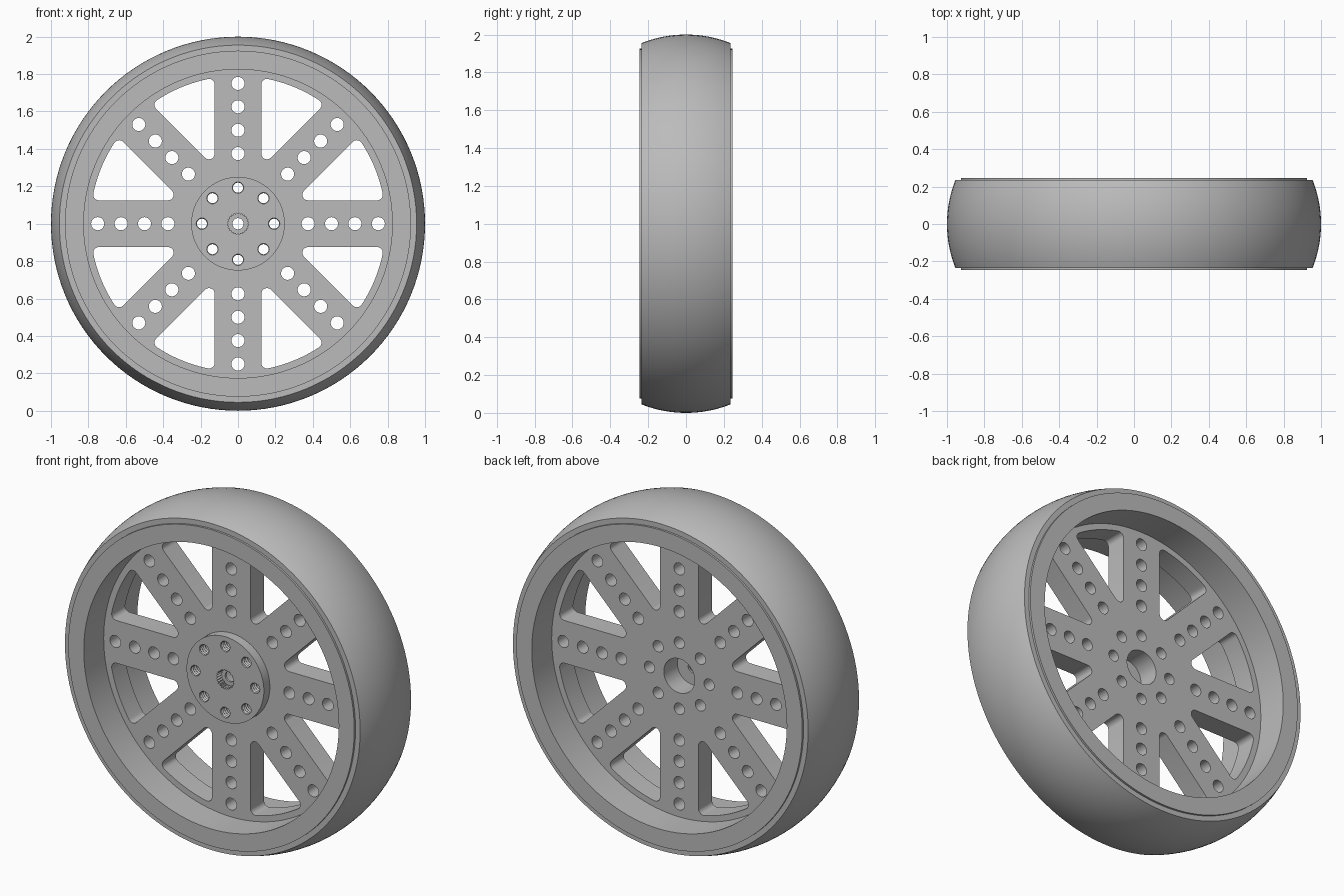
import bpy, bmesh
from math import sin, cos, asin, sqrt, pi, radians

old = bpy.data.objects.get("Cube")
if old:
    bpy.data.objects.remove(old, do_unlink=True)

grey = bpy.data.materials.new("light grey")
grey.use_nodes = True
grey.diffuse_color = (0.5, 0.5, 0.5, 1)
grey.node_tree.nodes["Principled BSDF"].inputs["Base Color"].default_value = (0.5, 0.5, 0.5, 1)

EIGHTH = pi / 4
WEB = 0.0625          # half thickness of the spoke plate
HUB_FRONT = -0.118


def finish(bm, name):
    """Turn a bmesh into an object centred on the axle."""
    bmesh.ops.recalc_face_normals(bm, faces=bm.faces)
    mesh = bpy.data.meshes.new(name)
    bm.to_mesh(mesh)
    bm.free()
    mesh.materials.append(grey)
    ob = bpy.data.objects.new(name, mesh)
    ob.location.z = 1
    bpy.context.collection.objects.link(ob)
    return ob


def circle(r, n=24, cx=0.0, cz=0.0):
    return [(cx + r * cos(2 * pi * i / n), cz + r * sin(2 * pi * i / n)) for i in range(n)]


def bridge(bm, a, b):
    for i in range(len(a)):
        j = (i + 1) % len(a)
        bm.faces.new((a[i], a[j], b[j], b[i]))


def stack(bm, sections):
    """Solid through a list of (y, outline) sections."""
    rings = [[bm.verts.new((x, y, z)) for x, z in pts] for y, pts in sections]
    for a, b in zip(rings, rings[1:]):
        bridge(bm, a, b)
    bm.faces.new(rings[0])
    bm.faces.new(rings[-1])


def lathe(name, profile, n=128):
    """Ring from a closed (radius, y) profile turned about the axle."""
    bm = bmesh.new()
    rings = [[bm.verts.new((x, y, z)) for x, z in circle(r, n)] for r, y in profile]
    for a, b in zip(rings, rings[1:] + rings[:1]):
        bridge(bm, a, b)
    return finish(bm, name)


def cut(ob, bm):
    """Subtract the solids in bm from ob."""
    cutter = finish(bm, "cutter")
    cutter.hide_render = True
    mod = ob.modifiers.new("cut", "BOOLEAN")
    mod.operation = "DIFFERENCE"
    mod.solver = "EXACT"
    mod.object = cutter
    bpy.ops.object.select_all(action="DESELECT")
    bpy.context.view_layer.objects.active = ob
    ob.select_set(True)
    bpy.ops.object.modifier_apply(modifier=mod.name)
    bpy.data.objects.remove(cutter, do_unlink=True)


def window(k, half=0.125, outer=0.79, r=0.03):
    """Rounded opening between spoke k and the next one."""
    a = asin((half + r) / (outer - r))
    b = EIGHTH - a
    tip = (half + r) / sin(EIGHTH / 2)
    pts = []

    def arc(radius, dist, at, start, end, n):
        for i in range(n):
            t = start + (end - start) * i / (n - 1) + k * EIGHTH
            pts.append((dist * cos(at + k * EIGHTH) + radius * cos(t),
                        dist * sin(at + k * EIGHTH) + radius * sin(t)))

    arc(r, outer - r, a, -pi / 2, a, 8)
    arc(outer, 0, 0, a + 0.02, b - 0.02, 12)
    arc(r, outer - r, b, b, EIGHTH + pi / 2, 8)
    arc(r, tip, EIGHTH / 2, EIGHTH + pi / 2, 1.5 * pi, 10)
    return pts


# Tyre with a crowned tread
edge, sag = 0.235, 0.045
R = (edge ** 2 + sag ** 2) / (2 * sag)
ys = [edge * i / 10 for i in range(-10, 11)]
tread = [(1 - R + sqrt(R * R - y * y), y) for y in ys]
tyre = lathe("tyre", [(0.9, -edge)] + tread + [(0.9, edge)])

# Rim barrel
rim = lathe("rim", [(0.825, -0.247), (0.925, -0.247), (0.925, 0.247), (0.825, 0.247)])

# Spoke plate with windows, spoke holes, bolt holes and rear bore
bm = bmesh.new()
stack(bm, [(-WEB, circle(0.835, 128)), (WEB, circle(0.835, 128))])
plate = finish(bm, "spoke_plate")
bm = bmesh.new()
outlines = [circle(0.1, 48)]
for k in range(8):
    c, s = cos(k * EIGHTH), sin(k * EIGHTH)
    outlines.append(window(k))
    outlines += [circle(0.035, 24, d * c, d * s) for d in (0.375, 0.5, 0.625, 0.75)]
    outlines.append(circle(0.033, 24, 0.193 * c, 0.193 * s))
for pts in outlines:
    stack(bm, [(-0.1, pts), (0.1, pts)])
cut(plate, bm)

# Hub disc with threaded bolt holes and a splined axle socket
bm = bmesh.new()
stack(bm, [(HUB_FRONT, circle(0.25, 96)), (-WEB, circle(0.25, 96))])
hub = finish(bm, "hub")
bm = bmesh.new()
levels = [HUB_FRONT - 0.01 + 0.0075 * i for i in range(11)]
for k in range(8):
    x, z = 0.193 * cos(k * EIGHTH), 0.193 * sin(k * EIGHTH)
    stack(bm, [(y, circle(0.033 if i % 2 else 0.027, 20, x, z)) for i, y in enumerate(levels)])
teeth = [(p[0] * f, p[1] * f) for i, p in enumerate(circle(0.058, 48)) for f in [1 if i % 2 else 0.86]]
bore = circle(0.03, 48)
floor = HUB_FRONT + 0.042
stack(bm, [(HUB_FRONT - 0.01, teeth), (floor, teeth), (floor, bore), (-0.04, bore)])
cut(hub, bm)

# Smooth shading with crisp edges
for ob in (tyre, rim, plate, hub):
    bpy.ops.object.select_all(action="DESELECT")
    ob.select_set(True)
    bpy.context.view_layer.objects.active = ob
    bpy.ops.object.shade_smooth_by_angle(angle=radians(30))
